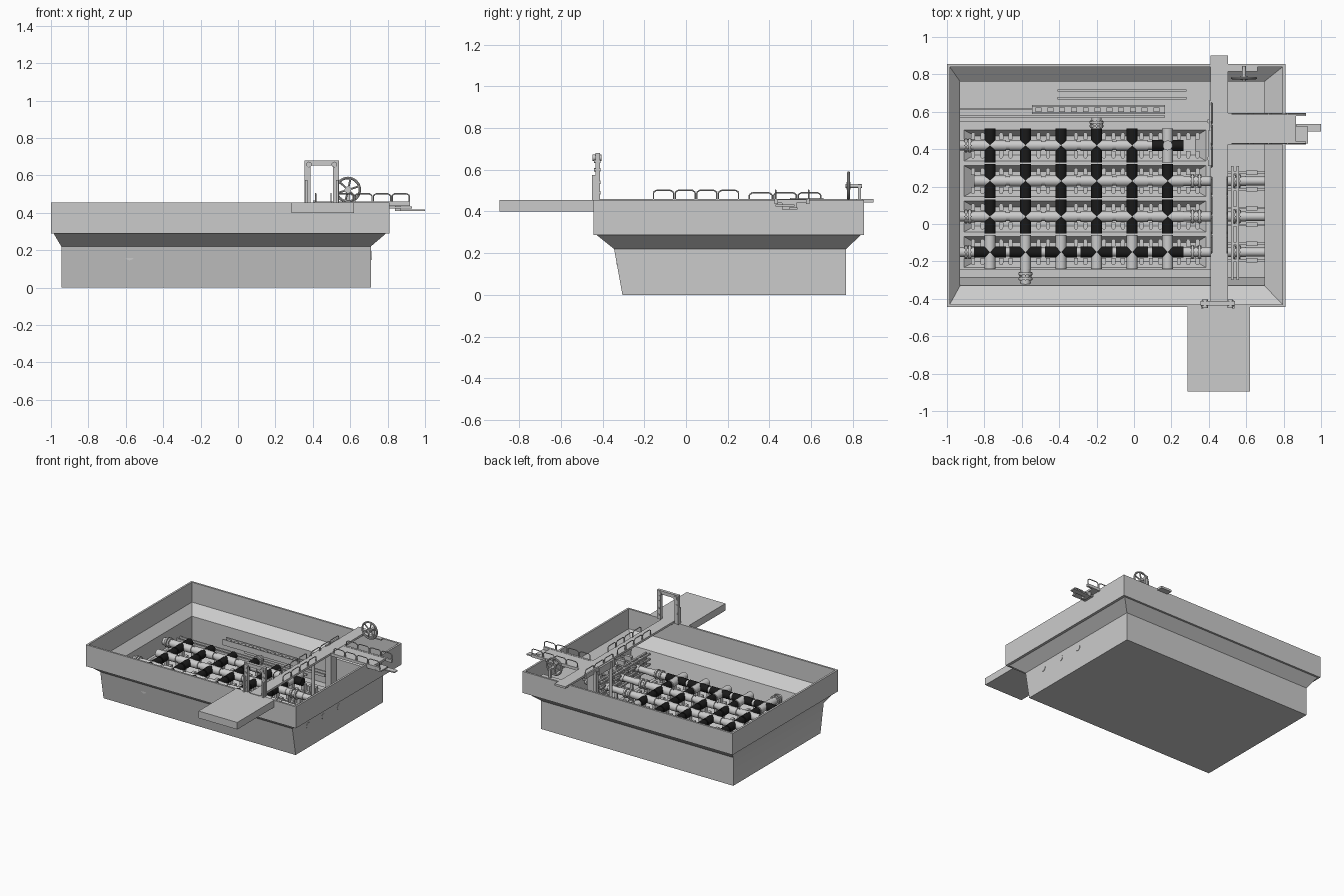
import bpy, bmesh, math
from mathutils import Vector, Matrix

if "Cube" in bpy.data.objects:
    bpy.data.objects.remove(bpy.data.objects["Cube"])

black = bpy.data.materials.new("black")
black.diffuse_color = (0.01, 0.01, 0.01, 1)
black.use_nodes = True
black.node_tree.nodes["Principled BSDF"].inputs["Base Color"].default_value = black.diffuse_color


def finish(bm, name, mat=None):
    bmesh.ops.recalc_face_normals(bm, faces=bm.faces)
    for f in bm.faces:
        f.smooth = True
    for e in bm.edges:
        e.smooth = e.calc_face_angle(0) < math.radians(32)
    me = bpy.data.meshes.new(name)
    bm.to_mesh(me)
    bm.free()
    ob = bpy.data.objects.new(name, me)
    bpy.context.collection.objects.link(ob)
    if mat:
        me.materials.append(mat)
    return ob


def box(bm, x0, x1, y0, y1, z0, z1):
    m = Matrix.Translation(((x0 + x1) / 2, (y0 + y1) / 2, (z0 + z1) / 2))
    bmesh.ops.create_cube(bm, size=1, matrix=m @ Matrix.Diagonal((x1 - x0, y1 - y0, z1 - z0, 1)))


def rod(bm, a, b, r, n=24):
    a, b = Vector(a), Vector(b)
    m = Matrix.Translation((a + b) / 2) @ (b - a).to_track_quat('Z', 'Y').to_matrix().to_4x4()
    bmesh.ops.create_cone(bm, cap_ends=True, segments=n, radius1=r, radius2=r,
                          depth=(b - a).length, matrix=m)


def path(bm, pts, r, closed=False):
    for a, b in zip(pts, pts[1:] + (pts[:1] if closed else [])):
        rod(bm, a, b, r, 8)


def loft(bm, rings, caps=True):
    loops = [[bm.verts.new((x, y, z)) for x, y in ((x0, y0), (x1, y0), (x1, y1), (x0, y1))]
             for x0, x1, y0, y1, z in rings]
    for p, q in zip(loops, loops[1:]):
        for i in range(4):
            j = (i + 1) % 4
            bm.faces.new((p[i], p[j], q[j], q[i]))
    if caps:
        bm.faces.new(loops[0])
        bm.faces.new(loops[-1])


def ring(bm, c, R, r, n=32, m=8):
    # torus whose axis runs along y
    vs = [[bm.verts.new((c[0] + (R + r * math.cos(v)) * math.cos(u), c[1] + r * math.sin(v),
                         c[2] + (R + r * math.cos(v)) * math.sin(u)))
           for v in (2 * math.pi * j / m for j in range(m))]
          for u in (2 * math.pi * i / n for i in range(n))]
    for i in range(n):
        for j in range(m):
            k, l = (i + 1) % n, (j + 1) % m
            bm.faces.new((vs[i][j], vs[k][j], vs[k][l], vs[i][l]))


# Open basin: outside, rim and inside as one shell
bm = bmesh.new()
loft(bm, [(-.945, .71, -.305, .768, 0), (-.945, .71, -.345, .768, .22),
          (-.985, .79, -.43, .84, .288), (-1, .81, -.445, .855, .288),
          (-1, .81, -.445, .855, .455), (-.985, .795, -.43, .84, .455),
          (-.985, .795, -.43, .84, .30), (-.93, .697, -.33, .762, .235),
          (-.93, .697, -.285, .762, .02)])
finish(bm, "basin")

ROWS = [-.15, .04, .23, .42]
COLS = [-.77, -.58, -.39, -.20, -.01, .18]
Z, R = .172, .029

# Sloped hoppers under each pipe row
bm = bmesh.new()
for y in ROWS:
    loft(bm, [(-.93, .41, y - .095, y + .095, .02), (-.93, .41, y - .095, y + .095, .11),
              (-.91, .385, y - .083, y + .083, .11), (-.85, .33, y - .05, y + .05, .06)])
box(bm, -.93, .41, .515, .55, .02, .11)
finish(bm, "hoppers")

# Pipe crosses: grey and black arms, couplings, slot nozzles
grey, dark = bmesh.new(), bmesh.new()
slots = bmesh.new()
for ri, y in enumerate(ROWS):
    for ci, x in enumerate(COLS):
        swap = ri == 0 or (ri == 3 and ci == 5)
        rod(dark if swap else grey, (x - .085, y, Z), (x + .085, y, Z), R)
        rod(grey if swap else dark, (x, y - .09, Z), (x, y + .09, Z), R)
        if x < .1:
            rod(grey, (x + .08, y, Z), (x + .11, y, Z), R * .8)
    for i in range(25):
        x = -.86 + i * .05
        if min(abs(x - c) for c in COLS) < .035:
            continue
        for s in (-1, 1):
            box(slots, x - .011, x + .011, y + s * .045 - .014, y + s * .045 + .014, .06, .135)
            rod(slots, (x, y + s * .059, .06), (x, y + s * .059, .135), .011, 12)
# upright port on the last cross
rod(grey, (.18, .42, Z), (.18, .42, Z + .05), R * .9)
for i in range(8):
    a = i * math.pi / 4
    rod(grey, (.18 + .02 * math.cos(a), .42 + .02 * math.sin(a), Z + .045),
        (.18 + .02 * math.cos(a), .42 + .02 * math.sin(a), Z + .056), .004, 8)
finish(grey, "pipe_grid")
finish(dark, "black_pipe_arms", black)
finish(slots, "slot_nozzles")

# Flanged wall fittings at the pipe ends
bm = bmesh.new()


def fitting(a, b):
    a, b = Vector(a), Vector(b)
    rod(bm, a, b, R * .9)
    for t in (.35, .6):
        p, d = a.lerp(b, t), (b - a).normalized() * .006
        rod(bm, p - d, p + d, R * 1.3)
        side = Vector((-d.y, d.x, 0)).normalized()
        for k in range(8):
            ang = k * math.pi / 4
            o = (side * math.cos(ang) + Vector((0, 0, math.sin(ang)))) * R * 1.08
            rod(bm, p - d * 1.8 + o, p + d * 1.8 + o, .004, 6)


for y in (-.15, .04, .42):
    fitting((-.85, y, Z), (-.93, y, Z))
for y in (-.15, .04, .23):
    fitting((.26, y, Z), (.41, y, Z))
    fitting((.5, y, Z), (.60, y, Z))
    rod(bm, (.4, y, Z), (.713, y, Z), R * .8)
fitting((-.20, .50, Z), (-.20, .57, Z))
fitting((-.58, -.23, Z), (-.58, -.334, Z))
finish(bm, "wall_fittings")

# Racks of bars in the side compartment
bm = bmesh.new()
for x in (.525, .555):
    for z in (.10, .14, .18, .22):
        box(bm, x - .007, x + .007, -.3, .31, z, z + .012)
for y in ROWS[:3]:
    for s in (-.045, .045):
        box(bm, .5, .70, y + s - .006, y + s + .006, .2, .212)
        box(bm, .53, .55, y + s - .008, y + s + .008, .02, .23)
        box(bm, .60, .66, y + s - .012, y + s + .012, .19, .225)
finish(bm, "side_racks")

# Slotted channel and long rails along the back
bm = bmesh.new()
box(bm, -.545, .165, .588, .636, .18, .2)
for y in (.588, .628):
    box(bm, -.545, .165, y, y + .008, .2, .225)
for i in range(11):
    x = -.51 + i * .063
    box(bm, x - .016, x + .016, .6, .624, .2, .218)
for y in (.575, .615):
    box(bm, -.93, .165, y - .006, y + .006, .12, .135)
for y in (.672, .714):
    box(bm, -.41, .28, y - .006, y + .006, .12, .14)
finish(bm, "back_channel_and_rails")

# Walkway, front landing, side platform
bm = bmesh.new()
box(bm, .41, .502, -.445, .9, .443, .459)
finish(bm, "walkway")
bm = bmesh.new()
box(bm, .287, .62, -.895, -.445, .40, .455)
finish(bm, "front_landing")
bm = bmesh.new()
box(bm, .502, .865, .438, .588, .441, .457)
for y in (.433, .585):
    box(bm, .50, .92, y - .008, y + .008, .437, .459)
box(bm, .81, .93, .43, .52, .424, .434)
box(bm, .86, 1.0, .495, .535, .409, .418)
box(bm, .84, .87, .46, .53, .41, .441)
finish(bm, "side_platform")

# Rounded loop railings
bm = bmesh.new()


def railing(at, n, length):
    # at(t, z) places a point along the rail
    for i in range(n):
        a, b, c = i * length + .004, (i + 1) * length - .004, .014
        path(bm, [at(a, .457), at(a, .492), at(a + c, .502), at(b - c, .502),
                  at(b, .492), at(b, .457)], .0035)


railing(lambda t, z: (.497, -.16 + t, z), 4, .104)
railing(lambda t, z: (.415, -.16 + t, z), 4, .104)
railing(lambda t, z: (.415, .30 + t, z - .012), 3, .117)
for y in (.43, .588):
    railing(lambda t, z, y=y: (.52 + t, y, z), 4, .10)
finish(bm, "loop_railings")

# Hoist unit hung on the walkway's inner side
bm = bmesh.new()
box(bm, .395, .41, .31, .50, .40, .455)
box(bm, .40, .412, .50, .66, .43, .465)
for y in (.35, .55):
    rod(bm, (.402, y, .11), (.402, y, .45), .012, 16)
box(bm, .43, .48, .46, .53, .02, .443)
finish(bm, "walkway_supports")

# Gate frame across the front of the walkway
bm = bmesh.new()
for s in (-1, 1):
    c = .4475
    box(bm, min(c + s * .06, c + s * .092), max(c + s * .06, c + s * .092), -.435, -.412, .455, .68)
    rod(bm, (c + s * .068, -.448, .658), (c + s * .068, -.405, .658), .015)
    box(bm, c + s * .083 - .007, c + s * .083 + .007, -.452, -.43, .455, .575)
    for z in (.49, .54, .6, .64):
        rod(bm, (c + s * .078, -.442, z), (c + s * .078, -.41, z), .008, 12)
box(bm, .3555, .5395, -.435, -.412, .653, .68)
finish(bm, "gate_frame")

# Spoked hand wheel on its axle
bm = bmesh.new()
hub = (.588, .78, .523)
ring(bm, hub, .063, .007)
for i in range(6):
    a = i * math.pi / 3 + .3
    rod(bm, hub, (hub[0] + .06 * math.cos(a), hub[1], hub[2] + .06 * math.sin(a)), .005, 8)
rod(bm, (.588, .765, .523), (.588, .845, .523), .01, 16)
rod(bm, (.588, .77, .523), (.588, .79, .523), .018, 16)
box(bm, .578, .598, .825, .84, .45, .53)
box(bm, .50, .66, .815, .85, .45, .459)
finish(bm, "hand_wheel")
